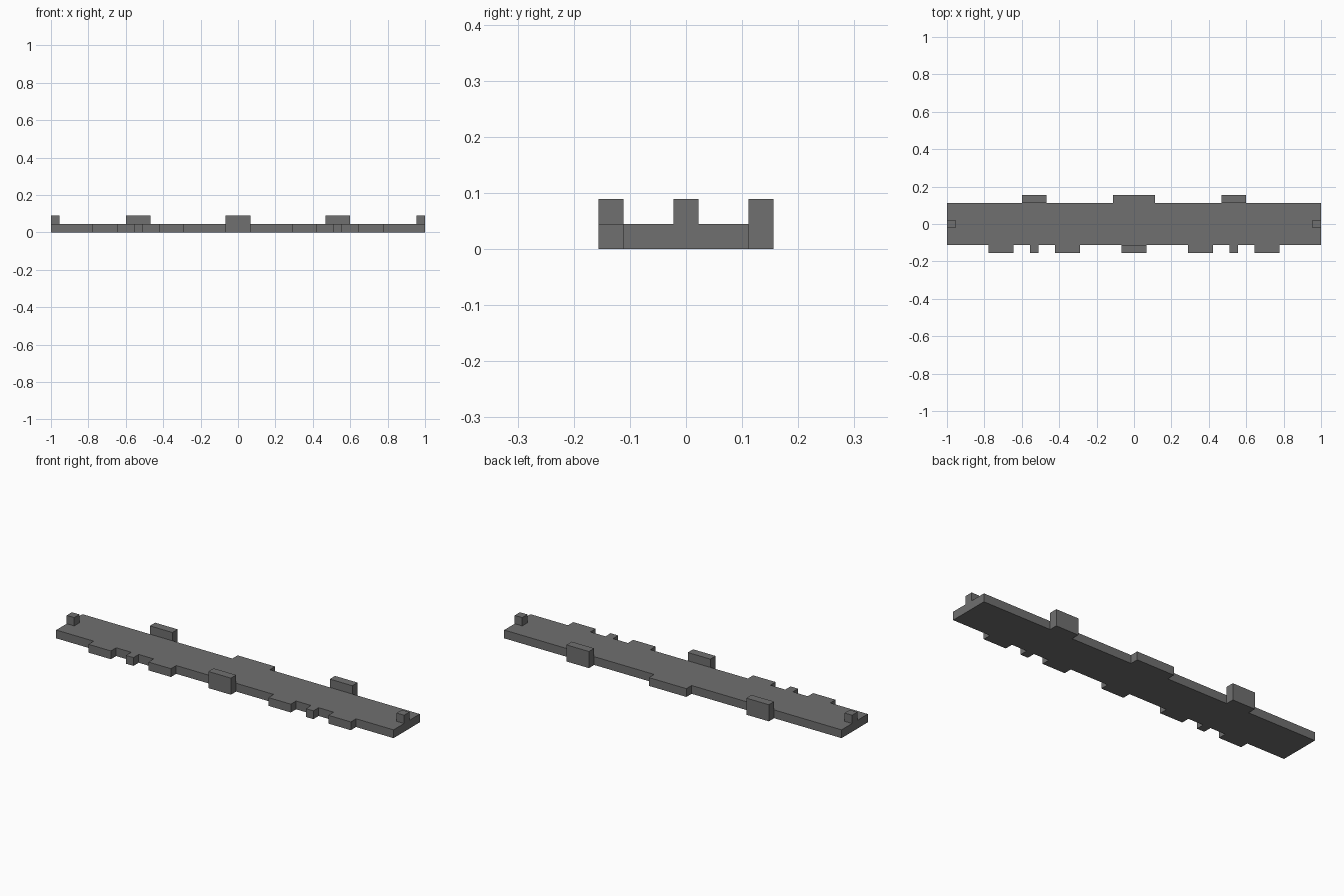
import bpy
import bmesh

cube = bpy.data.objects.get("Cube")
if cube:
    bpy.data.objects.remove(cube, do_unlink=True)

U = 2 / 45            # one module: plate thickness, tab depth and peg width
HALF_X, HALF_Y = 22.5, 2.5

grey = bpy.data.materials.new("dark_grey")
grey.use_nodes = True
colour = (0.16, 0.16, 0.16, 1)
grey.diffuse_color = colour
grey.node_tree.nodes["Principled BSDF"].inputs["Base Color"].default_value = colour


def prism(name, outline, bottom, top):
    """Extrude a counter-clockwise outline, measured in modules."""
    bm = bmesh.new()
    face = bm.faces.new([bm.verts.new((x * U, y * U, bottom * U)) for x, y in outline])
    raised = bmesh.ops.extrude_face_region(bm, geom=[face], use_keep_orig=True)["geom"]
    for v in raised:
        if isinstance(v, bmesh.types.BMVert):
            v.co.z = top * U
    bmesh.ops.recalc_face_normals(bm, faces=bm.faces)
    mesh = bpy.data.meshes.new(name)
    bm.to_mesh(mesh)
    bm.free()
    mesh.materials.append(grey)
    obj = bpy.data.objects.new(name, mesh)
    bpy.context.collection.objects.link(obj)
    return obj


def block(name, x, y, width, depth, bottom, top):
    w, d = width / 2, depth / 2
    return prism(name, [(x - w, y - d), (x + w, y - d), (x + w, y + d), (x - w, y + d)],
                 bottom, top)


# Plate outline with low tabs: (centre, width) along the front edge
half_tabs = [(8, 3), (12, 1), (16, 3)]
front_tabs = [(-c, w) for c, w in reversed(half_tabs)] + half_tabs
outline = [(-HALF_X, -HALF_Y)]
for c, w in front_tabs:
    a, b = c - w / 2, c + w / 2
    outline += [(a, -HALF_Y), (a, -HALF_Y - 1), (b, -HALF_Y - 1), (b, -HALF_Y)]
outline += [(HALF_X, -HALF_Y), (HALF_X, HALF_Y)]
# Wide low tab in the middle of the back edge
outline += [(2.5, HALF_Y), (2.5, HALF_Y + 1), (-2.5, HALF_Y + 1), (-2.5, HALF_Y)]
outline.append((-HALF_X, HALF_Y))
prism("base_plate", outline, 0, 1)

# Upright tabs stand twice the plate thickness
block("front_upright_tab", 0, -3, 3, 1, 0, 2)
for side, s in (("left", 1), ("right", -1)):
    block(f"back_upright_tab_{side}", s * 12, 3, 3, 1, 0, 2)
    # End pegs sit on top of the plate
    block(f"end_peg_{side}", s * 22, 0, 1, 1, 1, 2)
